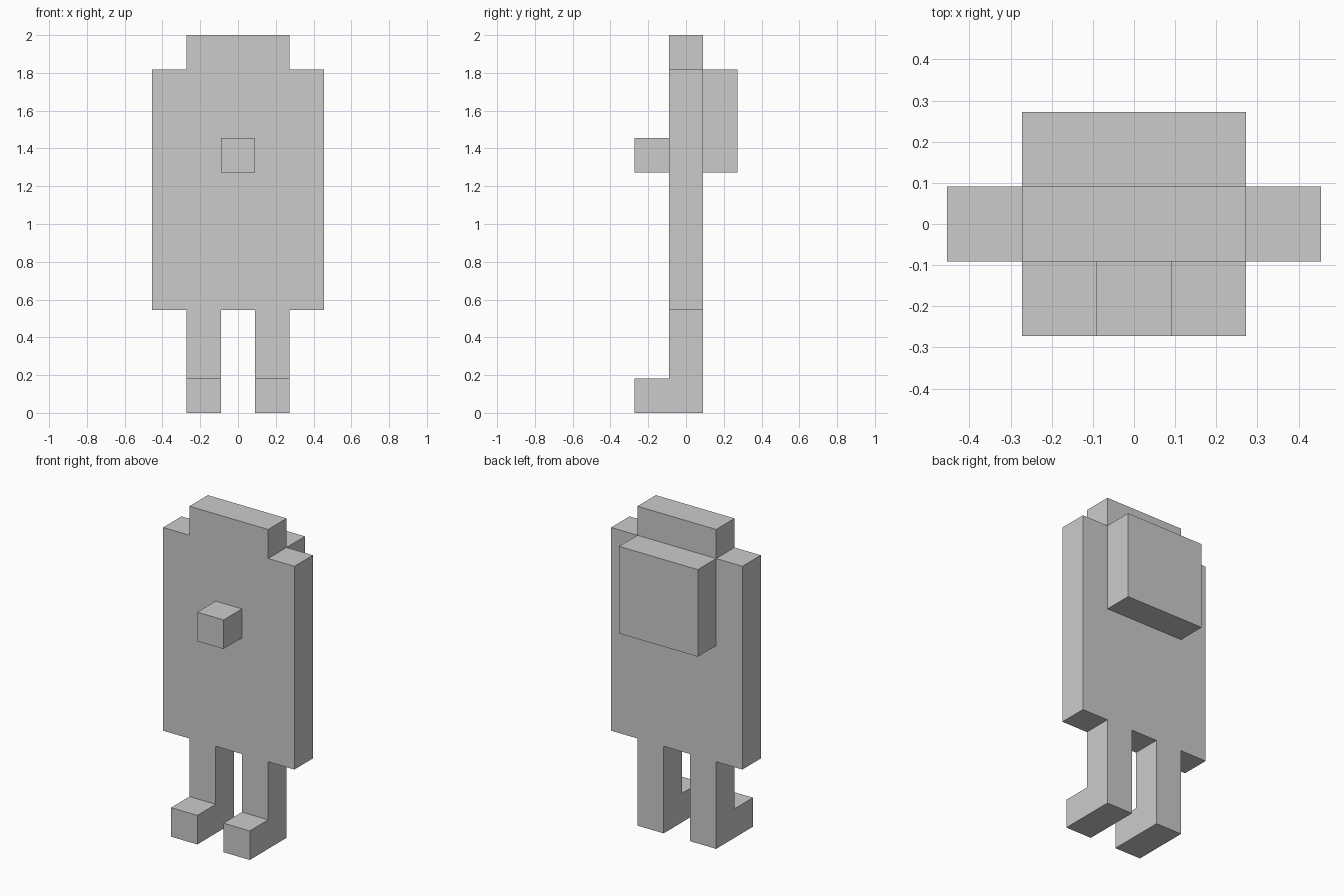
import bpy, bmesh
from mathutils import Vector

if "Cube" in bpy.data.objects:
    bpy.data.objects.remove(bpy.data.objects["Cube"])

U = 2 / 11  # the figure is 11 blocks tall


def prism(name, profile, start, depth):
    """Extrude a closed profile (points in block units) along a depth vector."""
    bm = bmesh.new()
    face = bm.faces.new([bm.verts.new((Vector(p) + Vector(start)) * U) for p in profile])
    ext = bmesh.ops.extrude_face_region(bm, geom=[face], use_keep_orig=True)
    moved = [g for g in ext["geom"] if isinstance(g, bmesh.types.BMVert)]
    bmesh.ops.translate(bm, vec=Vector(depth) * U, verts=moved)
    bmesh.ops.recalc_face_normals(bm, faces=bm.faces)
    mesh = bpy.data.meshes.new(name)
    bm.to_mesh(mesh)
    bm.free()
    obj = bpy.data.objects.new(name, mesh)
    bpy.context.collection.objects.link(obj)
    return obj


def front_profile(half):
    """Mirror right-hand (x, z) points into a closed outline in the xz plane."""
    return [(x, 0, z) for x, z in half] + [(-x, 0, z) for x, z in reversed(half)]


# Torso slab with the narrower head on top
prism("body_and_head", front_profile([(2.5, 3), (2.5, 10), (1.5, 10), (1.5, 11)]),
      (0, -0.5, 0), (0, 1, 0))

# Nose block on the front
prism("nose", front_profile([(0.5, 7), (0.5, 8)]), (0, -1.5, 0), (0, 1, 0))

# Block on the upper back
prism("backpack", front_profile([(1.5, 7), (1.5, 10)]), (0, 0.5, 0), (0, 1, 0))

# L-shaped legs with feet pointing forward
leg = [(-1.5, 0), (0.5, 0), (0.5, 3), (-0.5, 3), (-0.5, 1), (-1.5, 1)]
for side, x in (("left", 0.5), ("right", -1.5)):
    prism(f"{side}_leg", [(0, y, z) for y, z in leg], (x, 0, 0), (1, 0, 0))
